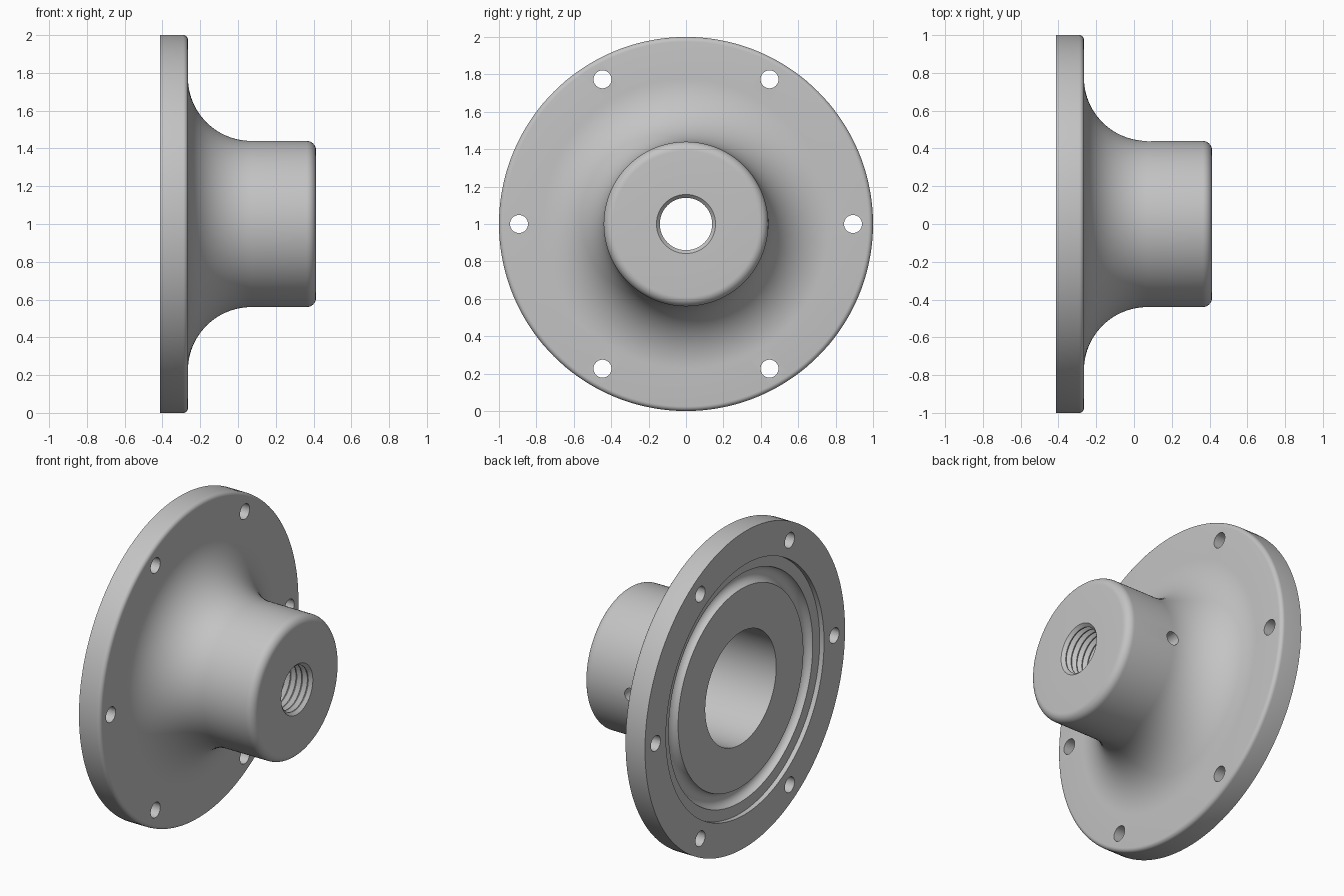
import bpy, bmesh
from math import sin, cos, pi, radians
from mathutils import Matrix, Vector

cube = bpy.data.objects.get("Cube")
if cube:
    bpy.data.objects.remove(cube, do_unlink=True)

BACK, FACE, END = -0.413, -0.265, 0.413   # flange back, flange front, hub end
HUB_R, BORE_R, THREAD_R = 0.44, 0.355, 0.14
AXIS_Z = 1.0

steel = bpy.data.materials.new("plain grey")
colour = (0.55, 0.55, 0.55, 1)
steel.use_nodes = True
steel.diffuse_color = colour
steel.node_tree.nodes["Principled BSDF"].inputs["Base Color"].default_value = colour


def arc(cx, cr, rad, start, end, steps):
    """Points (x, radius) along a circular arc, angles in degrees."""
    angles = [radians(start + (end - start) * i / steps) for i in range(steps + 1)]
    return [(cx + rad * cos(a), cr + rad * sin(a)) for a in angles]


def lathe(name, profile, steps=144):
    """Revolve a closed (x, radius) profile about the horizontal axis."""
    bm = bmesh.new()
    verts = [bm.verts.new((x, 0, r)) for x, r in profile]
    edges = [bm.edges.new((v, verts[i - 1])) for i, v in enumerate(verts)]
    bmesh.ops.spin(bm, geom=verts + edges, cent=(0, 0, 0), axis=(1, 0, 0),
                   angle=2 * pi, steps=steps, use_merge=True)
    bmesh.ops.remove_doubles(bm, verts=bm.verts, dist=1e-5)
    bmesh.ops.recalc_face_normals(bm, faces=bm.faces)
    mesh = bpy.data.meshes.new(name)
    bm.to_mesh(mesh)
    bm.free()
    obj = bpy.data.objects.new(name, mesh)
    obj.location.z = AXIS_Z
    mesh.materials.append(steel)
    bpy.context.collection.objects.link(obj)
    return obj


# Outer skin: flange rim, sweeping fillet, hub with rounded end
profile = [(BACK, 1.0)]
profile += arc(FACE - 0.025, 0.975, 0.025, 90, 0, 6)
profile += arc(0.07, HUB_R + 0.335, 0.335, 180, 270, 24)
profile += arc(END - 0.05, HUB_R - 0.05, 0.05, 90, 0, 8)

# Internal thread from the hub end to the bore
BORE_END, PITCH, TURNS = 0.17, 0.04, 6
profile.append((END, THREAD_R + 0.018))
for i in range(TURNS):
    x = END - 0.003 - i * PITCH
    profile += [(x - 0.016, THREAD_R), (x - 0.022, THREAD_R),
                (x - 0.036, THREAD_R + 0.02)]
profile += [(BORE_END, THREAD_R + 0.01), (BORE_END, BORE_R)]

# Back side: bore, sunken seat, rounded seal groove and locating step
seat = BACK + 0.03
profile.append((seat, BORE_R))
profile += arc(seat, 0.673, 0.047, -90, 90, 12)
profile += [(seat, 0.79), (BACK, 0.79)]

body = lathe("flanged_hub", profile)

# Drill cutters: six bolt holes and one side screw hole, joined in one mesh
bm = bmesh.new()


def drill(centre, axis, radius, depth):
    turn = Vector((0, 0, 1)).rotation_difference(Vector(axis)).to_matrix().to_4x4()
    bmesh.ops.create_cone(bm, cap_ends=True, segments=40, radius1=radius,
                          radius2=radius, depth=depth,
                          matrix=Matrix.Translation(centre) @ turn)


for i in range(6):
    a = i * pi / 3
    drill((-0.34, 0.893 * cos(a), 0.893 * sin(a)), (1, 0, 0), 0.048, 0.4)
drill((0.08, 0.42, 0), (0, 1, 0), 0.042, 0.3)
mesh = bpy.data.meshes.new("hole_cutters")
bm.to_mesh(mesh)
bm.free()
mesh.materials.append(steel)
cutters = bpy.data.objects.new("hole_cutters", mesh)
cutters.location.z = AXIS_Z
cutters.hide_render = True
bpy.context.collection.objects.link(cutters)

bpy.context.view_layer.update()
cut = body.modifiers.new("holes", "BOOLEAN")
cut.operation, cut.solver, cut.object = "DIFFERENCE", "EXACT", cutters
bpy.ops.object.select_all(action="DESELECT")
body.select_set(True)
bpy.context.view_layer.objects.active = body
bpy.ops.object.modifier_apply(modifier=cut.name)
bpy.data.objects.remove(cutters, do_unlink=True)
bpy.ops.object.shade_smooth_by_angle(angle=radians(25))
